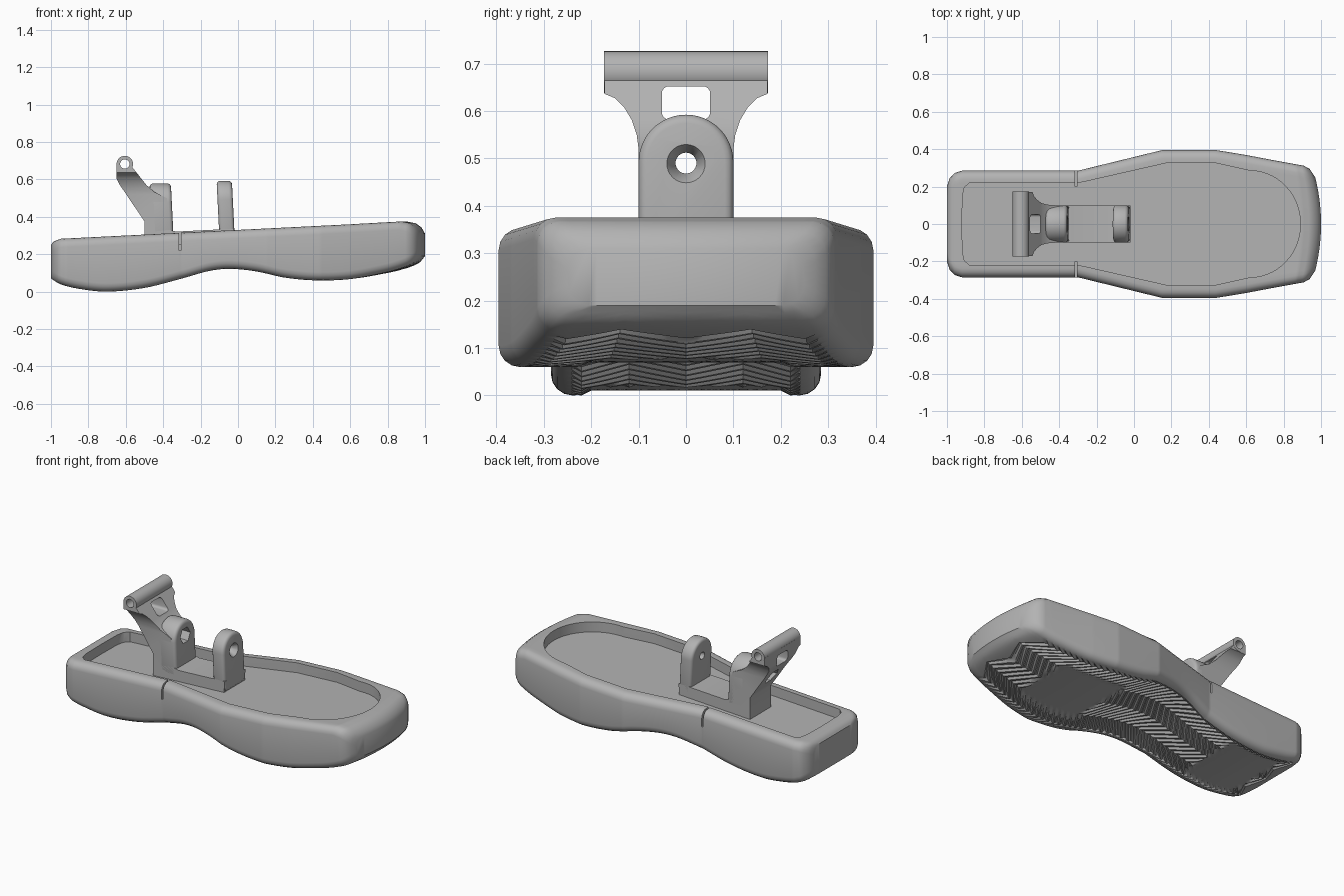
import bpy, bmesh, math

cube = bpy.data.objects.get("Cube")
if cube:
    bpy.data.objects.remove(cube, do_unlink=True)

grey = bpy.data.materials.new("plain_grey")
grey.use_nodes = True
grey.diffuse_color = (0.45, 0.45, 0.45, 1)
for node in grey.node_tree.nodes:
    if node.type == 'BSDF_PRINCIPLED':
        node.inputs["Base Color"].default_value = grey.diffuse_color


def make(name, verts, faces):
    bm = bmesh.new()
    vs = [bm.verts.new(v) for v in verts]
    for f in faces:
        bm.faces.new([vs[i] for i in f])
    bmesh.ops.recalc_face_normals(bm, faces=bm.faces[:])
    mesh = bpy.data.meshes.new(name)
    bm.to_mesh(mesh)
    bm.free()
    mesh.materials.append(grey)
    obj = bpy.data.objects.new(name, mesh)
    bpy.context.collection.objects.link(obj)
    return obj


def prism(name, outline, axis, lo, hi):
    """Extrude a 2D outline along an axis (0, 1 or 2)."""
    n = len(outline)
    verts = []
    for level in (lo, hi):
        for p in outline:
            c = list(p)
            c.insert(axis, level)
            verts.append(c)
    faces = [(i, (i + 1) % n, n + (i + 1) % n, n + i) for i in range(n)]
    faces += [tuple(range(n)), tuple(range(n, 2 * n))]
    return make(name, verts, faces)


def circle(cx, cy, r, n=32, start=0.0, sweep=math.tau, closed=True):
    steps = n if closed else n - 1
    return [(cx + r * math.cos(start + sweep * i / steps),
             cy + r * math.sin(start + sweep * i / steps)) for i in range(n)]


def mirrored(half, flip_first):
    """Complete a symmetric outline from one half."""
    other = [(-a, b) if flip_first else (a, -b) for a, b in reversed(half)]
    return half + [p for p in other if p not in half]


def apply_modifier(obj, kind, **settings):
    mod = obj.modifiers.new(kind.lower(), kind)
    for key, value in settings.items():
        setattr(mod, key, value)
    bpy.context.view_layer.objects.active = obj
    bpy.ops.object.modifier_apply(modifier=mod.name)


def combine(obj, tool, operation='DIFFERENCE'):
    apply_modifier(obj, 'BOOLEAN', operation=operation, solver='EXACT', object=tool)
    bpy.data.objects.remove(tool, do_unlink=True)


def smooth(obj):
    bpy.ops.object.select_all(action='DESELECT')
    obj.select_set(True)
    bpy.context.view_layer.objects.active = obj
    bpy.ops.object.shade_smooth_by_angle(angle=math.radians(35))


def sample(table, x, curved=False):
    """Read a value from a table of (x, value), straight or curved between."""
    x = min(max(x, table[0][0]), table[-1][0])
    k = next(i for i in range(len(table) - 1) if x <= table[i + 1][0])
    (x0, a), (x1, b) = table[k], table[k + 1]
    h, t = x1 - x0, (x - x0) / (x1 - x0)
    if not curved:
        return a + (b - a) * t

    def slope(i):
        p, q = table[max(i - 1, 0)], table[min(i + 1, len(table) - 1)]
        return (q[1] - p[1]) / (q[0] - p[0])
    return ((2*t**3 - 3*t*t + 1) * a + (t**3 - 2*t*t + t) * h * slope(k)
            + (3*t*t - 2*t**3) * b + (t**3 - t*t) * h * slope(k + 1))


# Body: lofted rounded sections with a zigzag tread underneath
WIDTH = [(-1, .2), (-.985, .245), (-.96, .272), (-.92, .285), (-.3, .285),
         (.15, .395), (.44, .395), (.95, .312), (.98, .295), (1, .25)]
DROP = [(-1, .03), (-.985, .012), (-.95, 0), (.9, 0), (.95, .012), (.98, .035), (1, .07)]
BOTTOM = [(-1, .07), (-.95, .04), (-.85, .015), (-.7, 0), (-.5, .02), (-.3, .07),
          (-.15, .112), (-.04, .122), (.1, .108), (.25, .075), (.42, .06), (.6, .067),
          (.8, .1), (.9, .125), (.97, .155), (1, .19)]
ZIGZAG = [(0, -.04), (.5, .05), (.92, -.05), (1, 0)]
COLS, R, DEPTH = 24, .045, .01


def clamp(v):
    return min(max(v, 0), 1)


def section(x, groove):
    w, top = sample(WIDTH, x), .33 + .05 * x - sample(DROP, x)
    low = sample(BOTTOM, x, True)
    inner = w - R
    us = [2 * j / COLS - 1 for j in range(COLS + 1)]
    ring = []
    for u in us:
        bx = x + sample(ZIGZAG, abs(u)) * clamp((1 - abs(x)) / .15)
        z = sample(BOTTOM, bx, True)
        patch = abs(u * inner) < .205 and (-.87 < bx < -.52 or .24 < bx < .66)
        if (groove or patch) and abs(u) < .99 and abs(x) < .92:
            z += DEPTH
        ring.append((bx, u * inner, z))
    arcs = circle(inner, low + R, R, 5, -math.pi / 2, math.pi / 2, False)[1:]
    arcs += circle(inner, top - R, R, 5, 0, math.pi / 2, False)[:-1]
    ring += [(x, y, z) for y, z in arcs]
    ring += [(x, u * inner, top) for u in reversed(us)]
    ring += [(x, -y, z) for y, z in reversed(arcs)]
    bend = .5 * clamp((x - .6) / .4)
    return [(px - bend * py * py, py, pz) for px, py, pz in ring]


stations = [-1, -.993, -.985, -.972, -.96, -.945]
stations += [-.93 + .01 * i for i in range(186)]
stations += [.935, .95, .965, .98, .99, 1]
rings = [section(x, i % 4 < 2) for i, x in enumerate(stations)]
n = len(rings[0])
verts = [v for ring in rings for v in ring]
faces = [(s*n + i, s*n + (i+1) % n, (s+1)*n + (i+1) % n, (s+1)*n + i)
         for s in range(len(rings) - 1) for i in range(n)]
side = (n - 2 * (COLS + 1)) // 2
first_top = COLS + 1 + side
for base in (0, (len(rings) - 1) * n):
    for j in range(COLS):
        t = first_top + COLS - j
        faces.append((base + j, base + j + 1, base + t - 1, base + t))
    faces.append([base + i for i in range(COLS, first_top + 1)])
    faces.append([base + i % n for i in range(first_top + COLS, n + 1)])
body = make("body", verts, faces)

# Recess in the top, with its floor parallel to the rim
half = [(-.92, 0), (-.917, .15), (-.907, .195), (-.88, .22), (-.3, .22), (-.27, .225),
        (.17, .325), (.44, .325)]
half += [(.62 + .27 * math.cos(a), .285 * math.sin(a))
         for a in [math.pi / 2 * (1 - i / 14) for i in range(14)]] + [(.89, 0)]
recess = prism("recess_cutter", mirrored(half, False), 2, 0, .8)
for v in recess.data.vertices:
    if v.co.z < .1:
        v.co.z = .27 + .05 * v.co.x
combine(body, recess)

# Narrow slit through each side of the rim
for s in (-1, 1):
    slit = [(-.315, s * .2), (-.305, s * .2), (-.305, s * .5), (-.315, s * .5)]
    combine(body, prism("slit_cutter", slit, 2, .22, .6))
smooth(body)

# Bracket base strip
base = prism("bracket_base", [(-.5, .23), (-.025, .25), (-.02, .335), (-.085, .335),
             (-.11, .332), (-.33, .321), (-.37, .33), (-.5, .315)], 1, -.1, .1)
smooth(base)


# Round-topped bracket posts
def post(name, x0, x1, top, bevel):
    outline = [(-.1, .27), (.1, .27)] + circle(0, top - .1, .1, 25, 0, math.pi, False)
    obj = prism(name, outline, 0, x0, x1)
    for v in obj.data.vertices:
        v.co.x -= .05 * (v.co.z - .3)
    apply_modifier(obj, 'BEVEL', width=bevel, segments=3, limit_method='ANGLE',
                   angle_limit=math.radians(50))
    return obj


bolt_post = post("bolt_post", -.1, -.018, .592, .018)
combine(bolt_post, prism("bolt_cutter", circle(0, .49, .022), 0, -.3, .1))
sink = prism("countersink_cutter", circle(0, .49, .045), 0, -.06, -.02)
for v in sink.data.vertices:
    if v.co.x < -.04:
        v.co.y *= .45
        v.co.z = .49 + (v.co.z - .49) * .45
combine(bolt_post, sink)
smooth(bolt_post)

nut_post = post("nut_post", -.46, -.345, .578, .018)
hexagon = circle(0, .49, .048, 6)
combine(nut_post, prism("nut_cutter", hexagon, 0, -.9, -.3))
smooth(nut_post)

# Leaning arm that flares out to the tube
arm = prism("arm", [(-.5, .24), (-.5, .375), (-.52, .405), (-.635, .575), (-.649, .605),
            (-.649, .685), (-.605, .7), (-.565, .665), (-.49, .57), (-.45, .535),
            (-.38, .5), (-.38, .245)], 1, -.172, .172)
flare = [(.1, .1), (.1, .52), (.104, .55), (.114, .58), (.13, .607), (.15, .627),
         (.172, .636), (.18, .8)]
combine(arm, prism("flare_tool", mirrored(flare, True), 0, -.9, -.2), 'INTERSECT')
combine(arm, prism("tube", circle(-.605, .682, .044), 1, -.173, .173), 'UNION')
combine(arm, prism("tube_cutter", circle(-.605, .682, .025), 1, -.3, .3))
window = []
for k, (cy, cz) in enumerate([(.036, .637), (-.036, .637), (-.036, .597), (.036, .597)]):
    window += circle(cy, cz, .015, 5, k * math.pi / 2, math.pi / 2, False)
combine(arm, prism("window_cutter", window, 0, -.9, -.3))
combine(arm, prism("nut_cutter", hexagon, 0, -.9, -.3))
smooth(arm)
